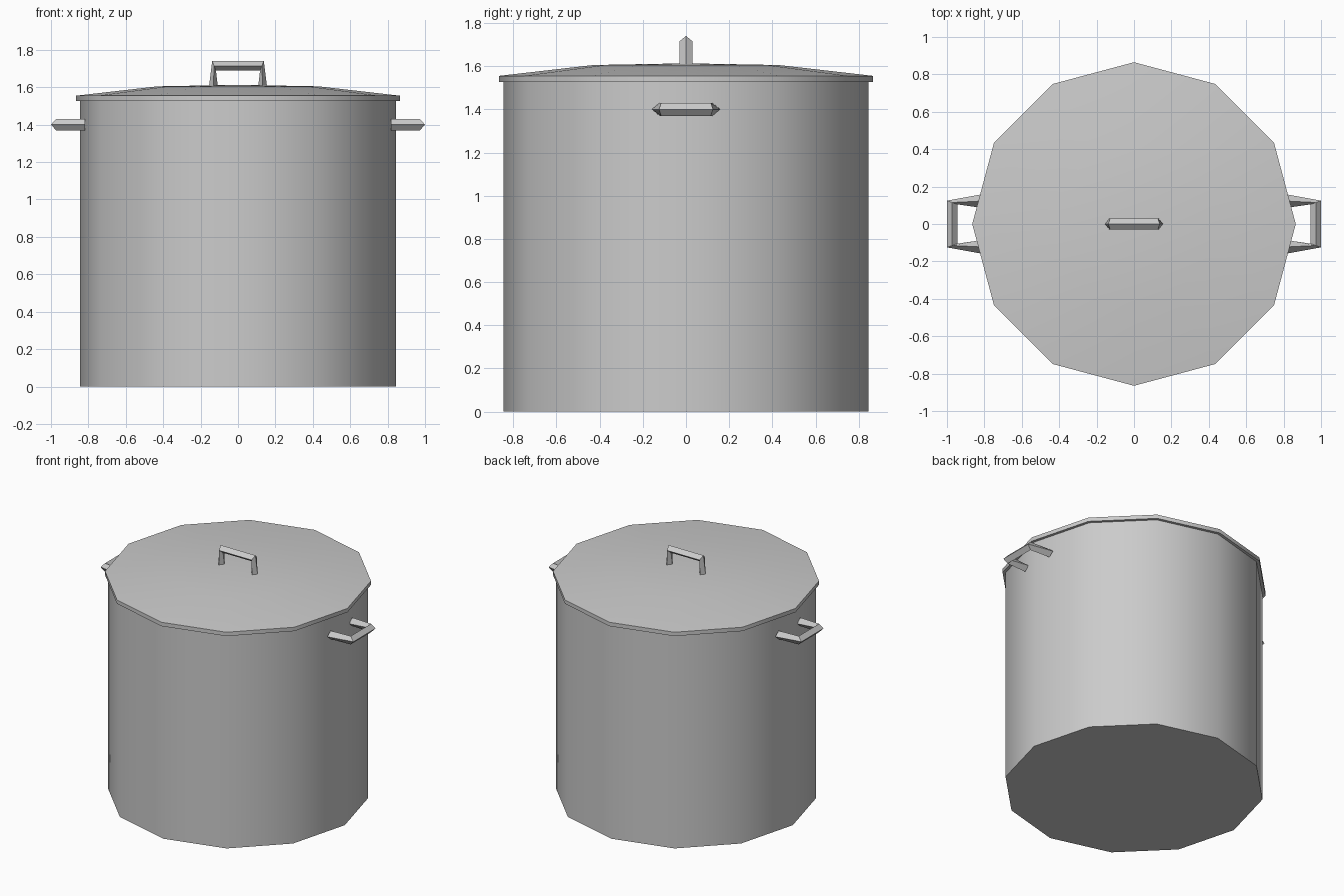
import bpy, bmesh, math

if "Cube" in bpy.data.objects:
    bpy.data.objects.remove(bpy.data.objects["Cube"])

SIDES = 12


def make_object(name, bm, smooth):
    bmesh.ops.recalc_face_normals(bm, faces=bm.faces)
    mesh = bpy.data.meshes.new(name)
    bm.to_mesh(mesh)
    bm.free()
    obj = bpy.data.objects.new(name, mesh)
    bpy.context.collection.objects.link(obj)
    if smooth:
        bpy.ops.object.select_all(action='DESELECT')
        obj.select_set(True)
        bpy.context.view_layer.objects.active = obj
        bpy.ops.object.shade_smooth_by_angle(angle=math.radians(40))
    return obj


def lathe(name, profile):
    """Turn a (radius, z) profile into a closed 12-sided solid."""
    bm = bmesh.new()
    rings = []
    for r, z in profile:
        if r == 0:
            rings.append([bm.verts.new((0, 0, z))] * SIDES)
        else:
            rings.append([bm.verts.new((r * math.cos(2 * math.pi * i / SIDES),
                                        r * math.sin(2 * math.pi * i / SIDES), z))
                          for i in range(SIDES)])
    for a, b in zip(rings, rings[1:]):
        for i in range(SIDES):
            j = (i + 1) % SIDES
            bm.faces.new(dict.fromkeys((a[i], a[j], b[j], b[i])))
    bm.faces.new(rings[0])
    if profile[-1][0]:
        bm.faces.new(rings[-1])
    return make_object(name, bm, True)


def handle(name, foot, tip, place):
    """Diamond-section bracket; foot and tip are (outer, inner) points (along, out)."""
    bm = bmesh.new()
    half = 0.03
    rings = []
    for (outer, inner), sign in ((foot, 1), (tip, 1), (tip, -1), (foot, -1)):
        mid = [(o + i) / 2 for o, i in zip(outer, inner)]
        section = ((*outer, 0), (*mid, half), (*inner, 0), (*mid, -half))
        rings.append([bm.verts.new(place(sign * u, v, w)) for u, v, w in section])
    for a, b in zip(rings, rings[1:]):
        for i in range(4):
            j = (i + 1) % 4
            bm.faces.new((a[i], a[j], b[j], b[i]))
    bm.faces.new(rings[0])
    bm.faces.new(rings[-1])
    return make_object(name, bm, False)


# Pot body and shallow domed lid
lathe("pot_body", [(0.845, 0), (0.845, 1.535)])
lathe("lid", [(0.865, 1.527), (0.865, 1.555), (0.43, 1.605), (0, 1.613)])

# Lid handle
handle("lid_handle", ((0.155, 1.605), (0.108, 1.605)),
       ((0.138, 1.74), (0.118, 1.69)), lambda u, v, w: (u, w, v))

# Two side handles
for side, label in ((1, "right"), (-1, "left")):
    handle(label + "_handle", ((0.158, 0.818), (0.087, 0.818)),
           ((0.125, 1.0), (0.105, 0.945)),
           lambda u, v, w: (side * v, u, 1.4 + w))
